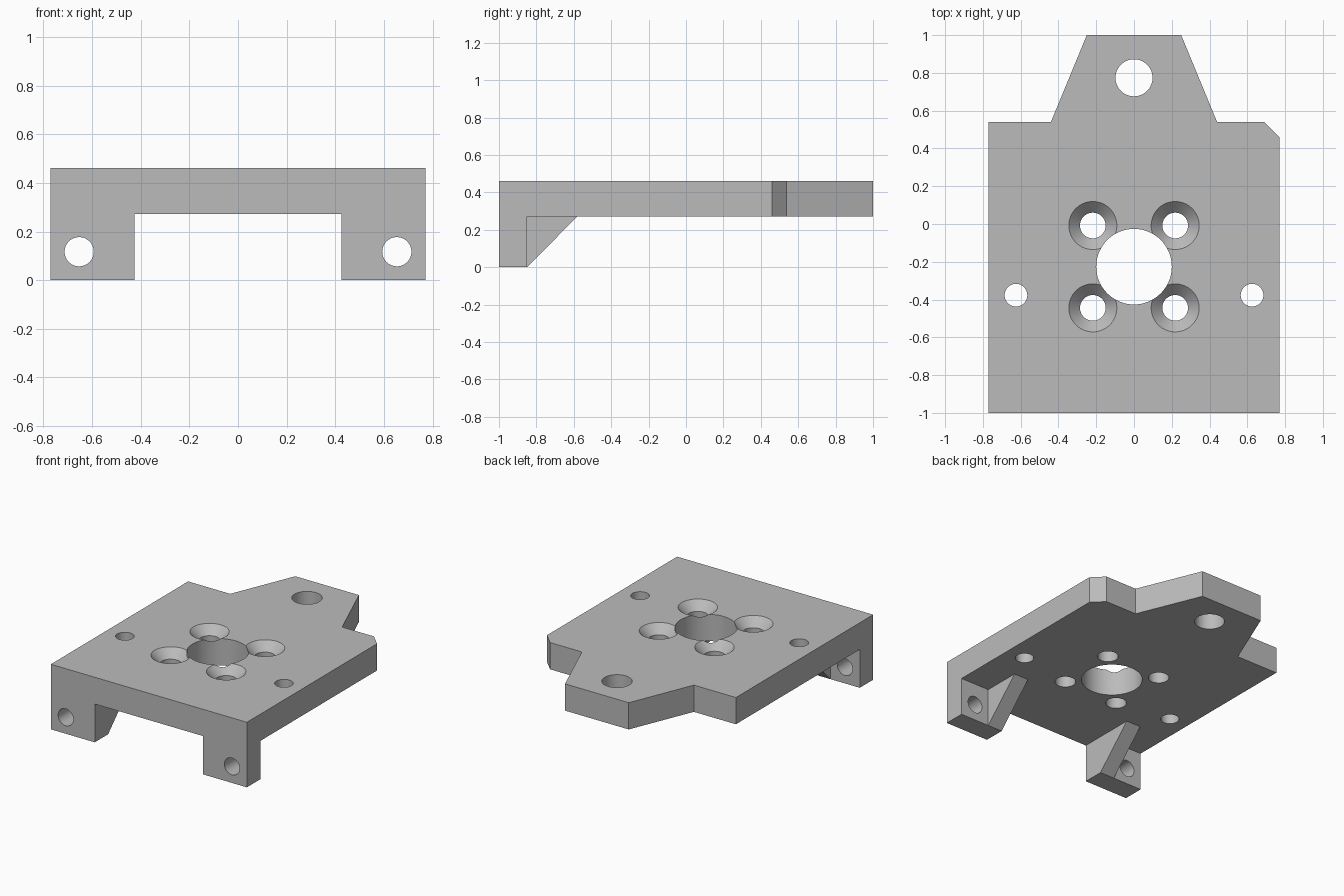
import bpy, bmesh, math
from mathutils import Matrix, Vector

if "Cube" in bpy.data.objects:
    bpy.data.objects.remove(bpy.data.objects["Cube"])

LOW, TOP, HALF = 0.272, 0.462, 0.77

grey = bpy.data.materials.new("machined_grey")
grey.use_nodes = True
colour = (0.5, 0.5, 0.5, 1)
grey.diffuse_color = colour
grey.node_tree.nodes["Principled BSDF"].inputs["Base Color"].default_value = colour


def add_object(name, bm):
    bmesh.ops.recalc_face_normals(bm, faces=bm.faces)
    mesh = bpy.data.meshes.new(name)
    bm.to_mesh(mesh)
    bm.free()
    mesh.materials.append(grey)
    ob = bpy.data.objects.new(name, mesh)
    bpy.context.collection.objects.link(ob)
    return ob


def prism(name, points, push):
    bm = bmesh.new()
    face = bm.faces.new([bm.verts.new(p) for p in points])
    ext = bmesh.ops.extrude_face_region(bm, geom=[face])
    verts = [g for g in ext["geom"] if isinstance(g, bmesh.types.BMVert)]
    bmesh.ops.translate(bm, verts=verts, vec=Vector(push))
    return add_object(name, bm)


def rod(name, centre, r1, r2, depth, axis="Z"):
    # r1 is the lower end, r2 the upper end
    bm = bmesh.new()
    turn = Matrix.Rotation(math.pi / 2, 4, "X") if axis == "Y" else Matrix()
    bmesh.ops.create_cone(bm, cap_ends=True, segments=64, radius1=r1, radius2=r2,
                          depth=depth, matrix=Matrix.Translation(centre) @ turn)
    ob = add_object(name, bm)
    ob.hide_render = True
    return ob


def combine(body, tool, operation):
    mod = body.modifiers.new("join", "BOOLEAN")
    mod.operation, mod.solver, mod.object = operation, "EXACT", tool
    bpy.context.view_layer.update()
    graph = bpy.context.evaluated_depsgraph_get()
    result = bpy.data.meshes.new_from_object(body.evaluated_get(graph))
    body.modifiers.clear()
    body.data = result
    bpy.data.objects.remove(tool)


# Plate with tapered tongue and one clipped corner
outline = [(-HALF, -1), (HALF, -1), (HALF, 0.46), (0.69, 0.54), (0.44, 0.54),
           (0.25, 1), (-0.25, 1), (-0.44, 0.54), (-HALF, 0.54)]
body = prism("mounting_plate", [(x, y, LOW) for x, y in outline], (0, 0, TOP - LOW))

# Front legs and their triangular gussets
leg = [(-1, 0), (-0.85, 0), (-0.85, LOW), (-1, LOW)]
gusset = [(-0.85, 0), (-0.58, LOW), (-0.85, LOW)]
for s in (-1, 1):
    for name, profile, width in (("leg", leg, HALF - 0.425), ("gusset", gusset, 0.115)):
        part = prism(name, [(s * 0.425, y, z) for y, z in profile], (s * width, 0, 0))
        combine(body, part, "UNION")

# Through holes: bore, tongue hole, side holes
mid = (LOW + TOP) / 2
holes = [(0, -0.226, 0.2), (0, 0.774, 0.098), (0.625, -0.377, 0.06), (-0.625, -0.377, 0.06)]
for x, y, r in holes:
    combine(body, rod("hole_cutter", (x, y, mid), r, r, 0.4), "DIFFERENCE")

# Four countersunk screw holes around the bore
SINK, LIP = 0.06, 0.01
for x in (-0.218, 0.218):
    for y in (-0.444, -0.008):
        combine(body, rod("screw_cutter", (x, y, mid), 0.068, 0.068, 0.4), "DIFFERENCE")
        cone = rod("sink_cutter", (x, y, TOP + (LIP - SINK) / 2),
                   0.068, 0.137, SINK + LIP)
        combine(body, cone, "DIFFERENCE")

# Cross holes through the legs
for x in (-0.653, 0.653):
    combine(body, rod("leg_hole_cutter", (x, -0.925, 0.117), 0.06, 0.06, 0.3, "Y"), "DIFFERENCE")

# Merge coplanar faces, then smooth the round walls
bm = bmesh.new()
bm.from_mesh(body.data)
bmesh.ops.remove_doubles(bm, verts=bm.verts, dist=0.00001)
bmesh.ops.dissolve_limit(bm, angle_limit=math.radians(0.5), verts=bm.verts, edges=bm.edges)
bm.to_mesh(body.data)
bm.free()
bpy.ops.object.select_all(action="DESELECT")
body.select_set(True)
bpy.context.view_layer.objects.active = body
bpy.ops.object.shade_smooth_by_angle(angle=math.radians(30))
